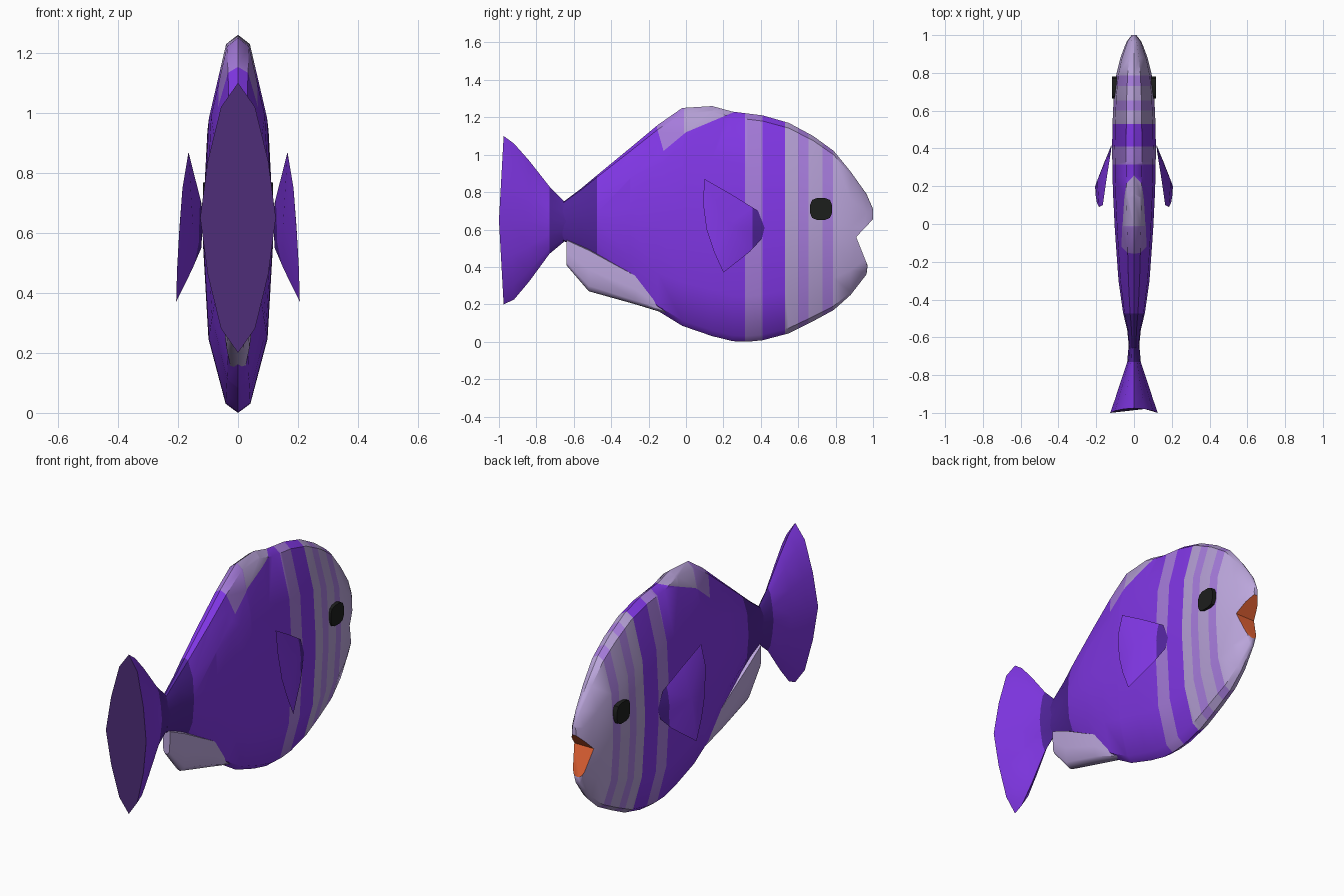
import bpy, bmesh, math
from mathutils import Vector

if "Cube" in bpy.data.objects:
    bpy.data.objects.remove(bpy.data.objects["Cube"])


def material(name, rgb):
    m = bpy.data.materials.new(name)
    m.diffuse_color = (*rgb, 1)
    m.use_nodes = True
    m.node_tree.nodes["Principled BSDF"].inputs["Base Color"].default_value = m.diffuse_color
    return m


violet = material("violet", (0.22, 0.038, 0.79))
dark = material("dark violet", (0.082, 0.018, 0.33))
dusk = material("dusky violet", (0.077, 0.027, 0.19))
medium = material("medium lilac", (0.38, 0.20, 0.71))
grey = material("grey lilac", (0.45, 0.34, 0.65))
pale = material("pale lilac", (0.51, 0.39, 0.73))
orange = material("mouth orange", (0.88, 0.14, 0.04))
black = material("eye black", (0.012, 0.013, 0.012))


def shade(ob, angle=40):
    bpy.ops.object.select_all(action='DESELECT')
    ob.select_set(True)
    bpy.context.view_layer.objects.active = ob
    bpy.ops.object.shade_smooth_by_angle(angle=math.radians(angle))


def finish(name, bm, mats):
    bmesh.ops.recalc_face_normals(bm, faces=bm.faces)
    me = bpy.data.meshes.new(name)
    bm.to_mesh(me)
    bm.free()
    ob = bpy.data.objects.new(name, me)
    bpy.context.collection.objects.link(ob)
    for m in mats:
        me.materials.append(m)
    shade(ob)
    return ob


def loft(sections, half):
    """Sections (y, bottom, top, half width, bow); half = (width, height) from top to bottom."""
    bm = bmesh.new()
    ring = half + [(-u, t) for u, t in reversed(half) if u > 0]
    loops = []
    for y, lo, hi, w, bow in sections:
        mid, h = (lo + hi) / 2, (hi - lo) / 2
        loops.append([bm.verts.new((u * w, y + bow * abs(t), mid + t * h)) for u, t in ring])
    n = len(ring)
    for a, b in zip(loops, loops[1:]):
        for i in range(n):
            bm.faces.new((a[i], a[(i + 1) % n], b[(i + 1) % n], b[i]))
    bm.faces.new(loops[0])
    bm.faces.new(loops[-1])
    return bm


def cut_y(bm, ys):
    for y in ys:
        bmesh.ops.bisect_plane(bm, geom=bm.verts[:] + bm.edges[:] + bm.faces[:], dist=1e-5,
                               plane_co=(0, y, 0), plane_no=(0, 1, 0))


# Body, including the low hump of the back fin
ROUND = [(0, 1), (.36, .95), (.88, .55), (1, .1), (1, -.1),
         (.85, -.60), (.36, -.95), (0, -1)]
body_sections = [
    (-.66, .54, .745, .026, 0), (-.56, .50, .82, .036, 0), (-.47, .45, .895, .058, 0),
    (-.30, .31, 1.035, .082, 0), (-.15, .165, 1.16, .093, 0), (-.02, .085, 1.25, .102, 0),
    (.14, .03, 1.26, .110, 0), (.25, .003, 1.23, .114, 0), (.33, 0, 1.22, .115, 0),
    (.41, .008, 1.21, .116, 0), (.55, .045, 1.17, .113, 0), (.68, .11, 1.10, .107, 0),
    (.79, .17, 1.02, .094, 0), (.88, .25, .91, .072, 0), (.965, .36, .79, .040, 0),
    (1.0, .63, .71, .012, 0)]
body = finish("body", loft(body_sections, ROUND),
              [violet, dark, medium, grey, pale, orange])

# Mouth: a wedge cut through the snout
corner, up_slope, low_slope = (.91, .56), 1.055, -2.5
bm = bmesh.new()
wedge = [corner] + [(1.1, corner[1] + s * .19) for s in (up_slope, low_slope)]
f = bm.faces.new([bm.verts.new((-.3, y, z)) for y, z in wedge])
ext = bmesh.ops.extrude_face_region(bm, geom=[f])
bmesh.ops.translate(bm, vec=(.6, 0, 0),
                    verts=[v for v in ext["geom"] if isinstance(v, bmesh.types.BMVert)])
cutter = finish("mouth_cutter", bm, [orange])
cutter.hide_render = True
mod = body.modifiers.new("mouth", 'BOOLEAN')
mod.operation, mod.object, mod.solver = 'DIFFERENCE', cutter, 'EXACT'
bpy.context.view_layer.objects.active = body
bpy.ops.object.modifier_apply(modifier="mouth")
bpy.data.objects.remove(cutter)

# Stripes: cut the body across and colour by position
bm = bmesh.new()
bm.from_mesh(body.data)
bands = [(-.475, 1), (.315, 0), (.41, 2), (.53, 0), (.60, 3), (.655, 2), (.73, 3), (.785, 2), (2, 4)]
cut_y(bm, [b[0] for b in bands[:-1]] + [-.01])
# Lower edges of the back fin, as lines in (y, z) running left to right
hump_edges = [((-.16, 1.16), (-.12, 1.02)), ((-.12, 1.02), (0, 1.12)), ((0, 1.12), (.25, 1.225))]
for (y0, z0), (y1, z1) in hump_edges:
    top = [f for f in bm.faces if -.31 < f.calc_center_median().y < .32
           and f.calc_center_median().z > .8]
    geom = set(top) | {e for f in top for e in f.edges} | {v for f in top for v in f.verts}
    bmesh.ops.bisect_plane(bm, geom=list(geom), dist=1e-5, plane_co=(0, y0, z0),
                           plane_no=(0, -(z1 - z0), y1 - y0))


def above(c, line):
    (y0, z0), (y1, z1) = line
    return (c.z - z0) * (y1 - y0) - (c.y - y0) * (z1 - z0) > 0


def in_mouth(face):
    return any(all(abs(v.co.z - z0 - s * (v.co.y - y0)) < 2e-3 for v in face.verts)
               for s in (up_slope, low_slope) for y0, z0 in [corner])


for f in bm.faces:
    c = f.calc_center_median()
    f.material_index = next(i for y, i in bands if c.y < y)
    if -.17 < c.y < .26 and above(c, hump_edges[0]) and \
            (above(c, hump_edges[1]) or above(c, hump_edges[2])):
        f.material_index = 2 if c.y < -.01 else 3
    if c.y > .9 and in_mouth(f):
        f.material_index = 5
bm.to_mesh(body.data)
bm.free()
shade(body)

# Tail fin: a flaring lens with a dark root and a dusky rear face
LENS = [(0, 1), (.45, .82), (.8, .42), (1, 0), (.8, -.42), (.45, -.82), (0, -1)]
bm = loft([(-1.0, .20, 1.10, .126, .025), (-.94, .225, 1.06, .105, .02), (-.84, .32, .97, .072, 0),
           (-.73, .47, .83, .036, 0), (-.64, .545, .74, .028, 0), (-.58, .56, .76, .024, 0)], LENS)
for f in bm.faces:
    y = f.calc_center_median().y
    f.material_index = 1 if y > -.73 else 2 if len(f.verts) > 4 else 0
finish("tail_fin", bm, [violet, dark, dusk])

# Lower rear fin
KEEL = [(0, 1), (1, .9), (1, 0), (.85, -.75), (.45, -.96), (0, -1)]
finish("lower_fin", loft([(-.64, .41, .55, .022, 0), (-.52, .27, .50, .036, 0),
                          (-.27, .20, .36, .046, 0), (-.10, .148, .21, .030, 0)], KEEL), [pale])

# Side fins (x, y, z outline with raised outer and inner centres) and eyes, on both sides
outline = [(.119, .42, .61), (.122, .385, .70), (.145, .24, .79), (.165, .10, .87),
           (.185, .09, .75), (.196, .11, .60), (.203, .15, .48), (.206, .20, .37),
           (.152, .34, .48), (.122, .405, .55)]
for side, label in ((1, "right"), (-1, "left")):
    bm = bmesh.new()
    rim = [bm.verts.new((side * x, y, z)) for x, y, z in outline]
    for x in (.195, .150):
        hub = bm.verts.new((side * x, .23, .62))
        for i, v in enumerate(rim):
            bm.faces.new((v, rim[(i + 1) % len(rim)], hub))
    cut_y(bm, [.355])
    for f in bm.faces:
        f.material_index = int(f.calc_center_median().y > .355)
    finish("side_fin_" + label, bm, [violet, dark])

    # Eye: a block with cut corners
    bm = bmesh.new()
    bmesh.ops.create_cube(bm, size=1)
    for v in bm.verts:
        v.co = Vector((side * .098 + v.co.x * .036, .722 + v.co.y * .116, .71 + v.co.z * .116))
    corners = [e for e in bm.edges if abs(e.verts[0].co.x - e.verts[1].co.x) > .01]
    bmesh.ops.bevel(bm, geom=corners, offset=.035, segments=2, profile=.5, affect='EDGES')
    finish("eye_" + label, bm, [black])
